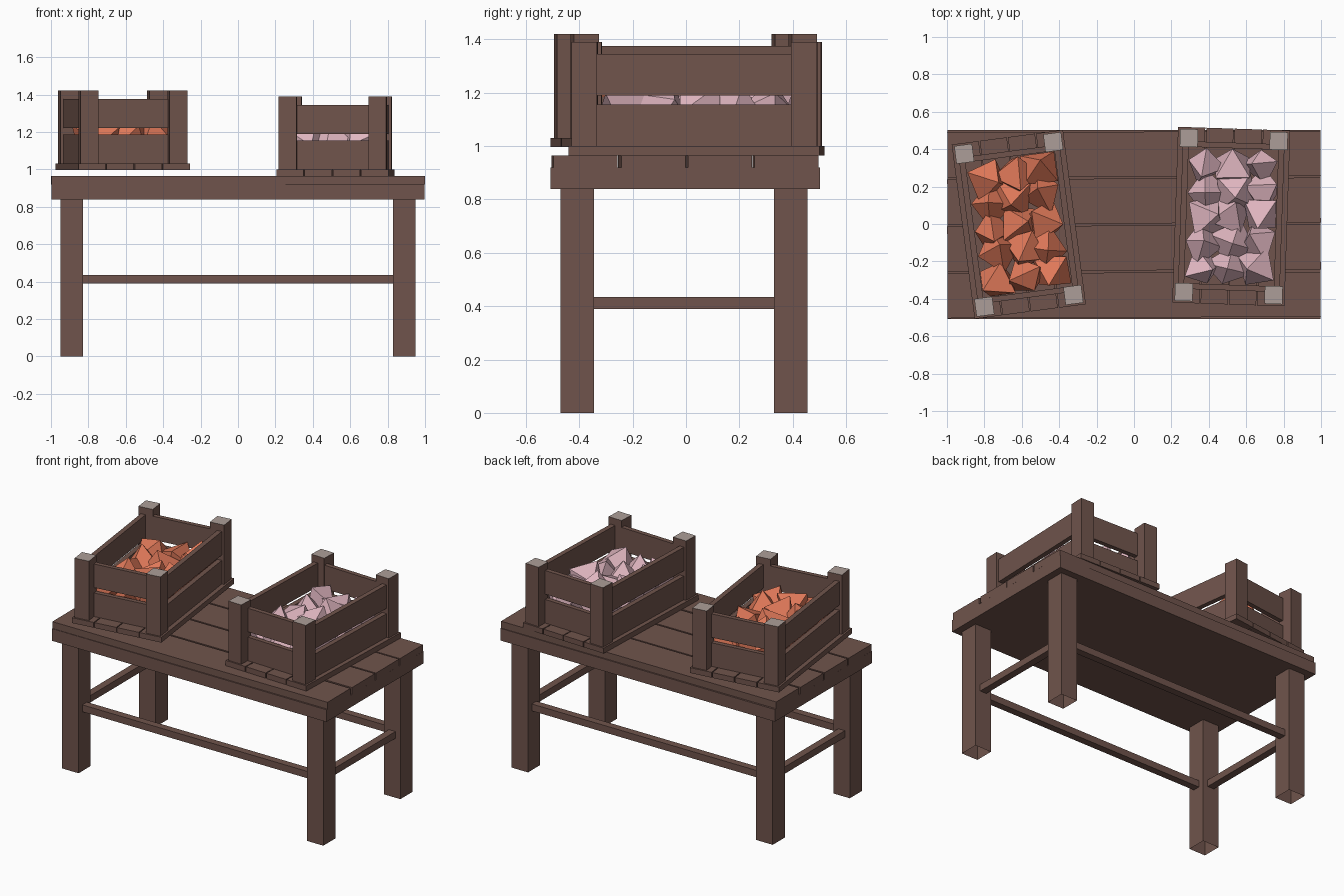
import bpy, bmesh, math, random
from mathutils import Matrix, Vector, Euler

if "Cube" in bpy.data.objects:
    bpy.data.objects.remove(bpy.data.objects["Cube"])

random.seed(4)


def material(name, rgb):
    m = bpy.data.materials.new(name)
    lin = [((c / 255 + 0.055) / 1.055) ** 2.4 for c in rgb]
    m.diffuse_color = (*lin, 1)
    m.use_nodes = True
    m.node_tree.nodes["Principled BSDF"].inputs["Base Color"].default_value = m.diffuse_color
    return m


WOOD = material("brown wood", (112, 84, 76))
CUT = material("grey cut wood", (172, 158, 152))
ORANGE = material("orange produce", (226, 122, 90))
PINK = material("pink produce", (224, 182, 192))


def finish(name, bm, mats, matrix=Matrix()):
    me = bpy.data.meshes.new(name)
    bm.to_mesh(me)
    bm.free()
    for m in mats:
        me.materials.append(m)
    ob = bpy.data.objects.new(name, me)
    ob.matrix_world = matrix
    bpy.context.collection.objects.link(ob)
    return ob


def box(name, lo, hi, matrix=Matrix(), turn=0.0, open_bottom=False, cut_top=False):
    """Box between two corners, optionally turned about its own centre."""
    lo, hi = Vector(lo), Vector(hi)
    bm = bmesh.new()
    bmesh.ops.create_cube(bm, size=1, matrix=Matrix.Translation((lo + hi) / 2)
                          @ Matrix.Rotation(turn, 4, 'Z')
                          @ Matrix.Diagonal((*(hi - lo), 1)))
    bm.normal_update()
    if cut_top:
        for f in bm.faces:
            f.material_index = int(f.normal.z > 0.9)
    if open_bottom:
        bmesh.ops.delete(bm, geom=[f for f in bm.faces if f.normal.z < -0.9],
                         context='FACES_ONLY')
    return finish(name, bm, [WOOD, CUT] if cut_top else [WOOD], matrix)


# Table top: solid slab with four slightly crooked planks
box("table_slab", (-0.998, -0.507, 0.84), (0.998, 0.502, 0.92))
for i, (y, turn) in enumerate([(-0.38, 0.004), (-0.128, 0.006), (0.123, 0.005), (0.373, 0.004)]):
    box(f"table_plank_{i + 1}", (-0.998, y - 0.12, 0.92), (0.998, y + 0.12, 0.965), turn=turn)

# Legs (open underneath) and stretchers
LEG_Y = {"front": -0.408, "back": 0.393}
for row, y in LEG_Y.items():
    for side, x in (("left", -0.89), ("right", 0.89)):
        box(f"{row}_{side}_leg", (x - 0.06, y - 0.063, 0), (x + 0.06, y + 0.063, 0.84),
            open_bottom=True)
    box(f"{row}_stretcher", (-0.83, y - 0.024, 0.39), (0.83, y + 0.024, 0.435))
for side, x in (("left", -0.89), ("right", 0.89)):
    box(f"{side}_stretcher", (x - 0.024, -0.345, 0.39), (x + 0.024, 0.33, 0.435))


def produce(name, mat, matrix):
    """Heap of tumbled eight-sided chunks kept inside the crate."""
    bm = bmesh.new()
    for i in range(3):
        for j in range(5):
            pos = Vector(((i - 1) * 0.15 + random.uniform(-.02, .02),
                          (j - 2) * 0.138 + random.uniform(-.02, .02),
                          random.uniform(0.165, 0.2)))
            rot = Euler([random.uniform(0, 6.28) for _ in range(3)]).to_matrix().to_4x4()
            bmesh.ops.create_uvsphere(bm, u_segments=4, v_segments=2, radius=0.13,
                                      matrix=Matrix.Translation(pos) @ rot)
    for v in bm.verts:
        v.co.x = max(-0.238, min(0.238, v.co.x))
        v.co.y = max(-0.362, min(0.362, v.co.y))
        v.co.z = max(0.04, v.co.z)
    finish(name, bm, [mat], matrix)


def crate(label, loc, degrees, mat):
    m = Matrix.Translation(loc) @ Matrix.Rotation(math.radians(degrees), 4, 'Z')
    # Base slats
    for i in range(4):
        x = -0.3 + i * 0.1515
        box(f"{label}_base_slat_{i + 1}", (x, -0.47, 0), (x + 0.1455, 0.47, 0.035), m)
    for s in (-1, 1):
        # Corner posts with pale cut ends
        for t in (-1, 1):
            x, y = s * 0.24, t * 0.412
            box(f"{label}_post", (x - 0.048, y - 0.048, 0.035),
                (x + 0.048, y + 0.048, 0.425), m, cut_top=True)
        # Two boards on each wall
        for z in (0.035, 0.225):
            y, x = s * 0.38, s * 0.256
            box(f"{label}_end_board", (-0.2, y - 0.015, z), (0.2, y + 0.015, z + 0.155), m)
            box(f"{label}_side_board", (x - 0.016, -0.37, z), (x + 0.016, 0.37, z + 0.155), m)
    produce(f"{label}_produce", mat, m)


crate("left_crate", (-0.616, -0.002, 0.996), 7.5, ORANGE)
crate("right_crate", (0.52, 0.04, 0.965), -1.9, PINK)
